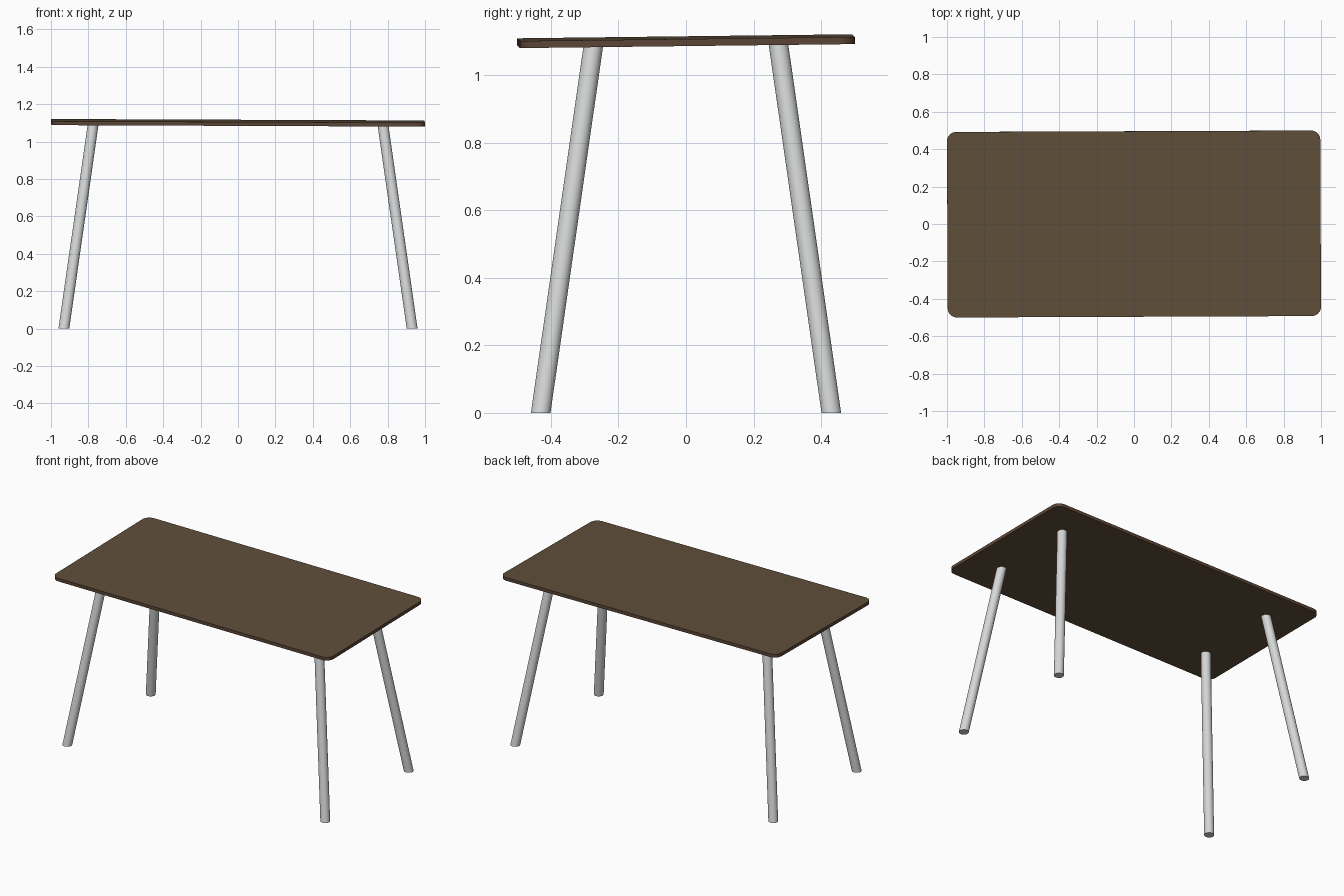
import bpy, bmesh
from math import pi, radians, cos, sin

cube = bpy.data.objects.get("Cube")
if cube:
    bpy.data.objects.remove(cube, do_unlink=True)


def material(name, rgb, roughness=0.6):
    mat = bpy.data.materials.new(name)
    mat.use_nodes = True
    color = (*rgb, 1)
    mat.diffuse_color = color
    bsdf = mat.node_tree.nodes["Principled BSDF"]
    bsdf.inputs["Base Color"].default_value = color
    bsdf.inputs["Roughness"].default_value = roughness
    return mat


def add_object(name, bm, mats):
    bmesh.ops.recalc_face_normals(bm, faces=bm.faces)
    mesh = bpy.data.meshes.new(name)
    bm.to_mesh(mesh)
    bm.free()
    for mat in mats:
        mesh.materials.append(mat)
    obj = bpy.data.objects.new(name, mesh)
    bpy.context.collection.objects.link(obj)
    bpy.ops.object.select_all(action='DESELECT')
    obj.select_set(True)
    bpy.context.view_layer.objects.active = obj
    bpy.ops.object.shade_smooth_by_angle(angle=radians(35))
    return obj


brown = material("dark brown wood", (0.115, 0.078, 0.043))
edge_brown = material("reddish brown edge", (0.105, 0.06, 0.037))
grey = material("light grey metal", (0.67, 0.68, 0.68))

# Tabletop: thin slab with rounded corners, resting at a very slight tilt
LENGTH, WIDTH, THICK, CORNER = 1.996, 0.992, 0.021, 0.05
bm = bmesh.new()
outline = []
for i, (sx, sy) in enumerate([(1, 1), (-1, 1), (-1, -1), (1, -1)]):
    for step in range(9):
        a = (i + step / 8) * pi / 2
        x = sx * (LENGTH / 2 - CORNER) + CORNER * cos(a)
        y = sy * (WIDTH / 2 - CORNER) + CORNER * sin(a)
        outline.append(bm.verts.new((x, y, -THICK / 2)))
base = bm.faces.new(outline)
result = bmesh.ops.extrude_face_region(bm, geom=[base], use_keep_orig=True)
lifted = [g for g in result["geom"] if isinstance(g, bmesh.types.BMVert)]
bmesh.ops.translate(bm, verts=lifted, vec=(0, 0, THICK))
bm.normal_update()
for face in bm.faces:
    face.material_index = 0 if abs(face.normal.z) > 0.5 else 1
top = add_object("tabletop", bm, [brown, edge_brown])
top.location.z = 1.1
top.rotation_euler = (0.012, 0.004, 0.004)

# Legs: round tubes splayed outward, cut level with the floor
RADIUS, LEG_HEIGHT = 0.029, 1.095
FOOT, HEAD = (0.931, 0.43), (0.774, 0.273)
for side, sx in (("right", -1), ("left", 1)):
    for end, sy in (("front", -1), ("back", 1)):
        bm = bmesh.new()
        bmesh.ops.create_cone(bm, cap_ends=True, segments=32, radius1=RADIUS,
                              radius2=RADIUS, depth=LEG_HEIGHT)
        for v in bm.verts:
            cx, cy = FOOT if v.co.z < 0 else HEAD
            v.co.x += sx * cx
            v.co.y += sy * cy
            v.co.z += LEG_HEIGHT / 2
        add_object(f"{end}_{side}_leg", bm, [grey])
